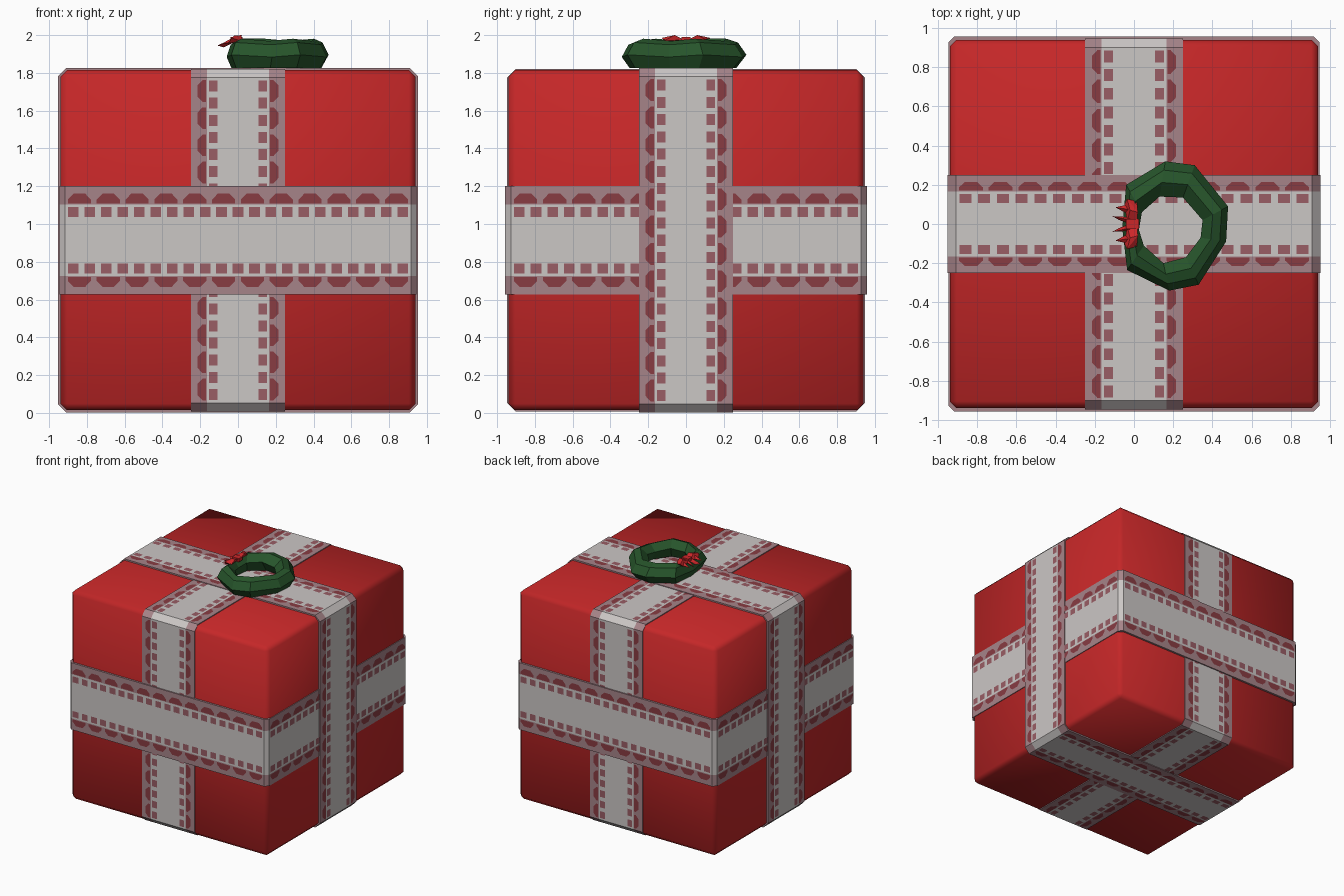
import bpy, bmesh, math
from mathutils import Vector

if "Cube" in bpy.data.objects:
    bpy.data.objects.remove(bpy.data.objects["Cube"])


def mat(name, r, g, b):
    m = bpy.data.materials.new(name)
    m.diffuse_color = (r, g, b, 1)
    m.use_nodes = True
    m.node_tree.nodes["Principled BSDF"].inputs["Base Color"].default_value = m.diffuse_color
    return m


RED = mat("box red", 0.56, 0.02, 0.021)
WHITE = mat("ribbon white", 0.60, 0.57, 0.56)
MAUVE = mat("ribbon mauve", 0.38, 0.23, 0.25)
DARK = mat("scallop dark red", 0.25, 0.045, 0.055)
ROSE = mat("square rose", 0.32, 0.11, 0.13)
GREEN = mat("wreath green", 0.02, 0.09, 0.024)
BOW = mat("bow red", 0.60, 0.02, 0.022)


def finish(name, bm, mats):
    me = bpy.data.meshes.new(name)
    bm.to_mesh(me)
    bm.free()
    for m in mats:
        me.materials.append(m)
    ob = bpy.data.objects.new(name, me)
    bpy.context.collection.objects.link(ob)
    return ob


def add_face(bm, pts, outward, mi):
    f = bm.faces.new([bm.verts.new(p) for p in pts])
    f.normal_update()
    if f.normal.dot(outward) < 0:
        f.normal_flip()
    f.material_index = mi


# Gift box with softened edges, shaded smooth all over
bm = bmesh.new()
bmesh.ops.create_cube(bm, size=1)
for v in bm.verts:
    v.co = (v.co.x * 1.88, v.co.y * 1.88, 0.914 + v.co.z * 1.80)
bmesh.ops.bevel(bm, geom=bm.edges[:], offset=0.035, segments=1, affect='EDGES')
for f in bm.faces:
    f.smooth = True
finish("gift_box", bm, [RED])


# Ribbon band: closed loop in (u, v), width along w, with lace plates
def ribbon(name, to3d, hu, hv, half, chamfer, arches, squares):
    bm = bmesh.new()
    o = to3d(0, 0, 0)

    def direction(u, v, w):
        return to3d(u, v, w) - o

    def loop(a, b):
        c = chamfer
        return [(a, -b + c), (a, b - c), (a - c, b), (-a + c, b),
                (-a, b - c), (-a, -b + c), (-a + c, -b), (a - c, -b)]

    outer, inner = loop(hu, hv), loop(hu - 0.02, hv - 0.02)
    rows = [(-half, -half * 0.66, 1), (-half * 0.66, half * 0.66, 0),
            (half * 0.66, half, 1)]
    for i in range(8):
        p, q = outer[i], outer[(i + 1) % 8]
        a, b = inner[i], inner[(i + 1) % 8]
        n = direction((p[0] + q[0]) / 2, (p[1] + q[1]) / 2, 0)
        for w0, w1, mi in rows:
            add_face(bm, [to3d(*p, w0), to3d(*q, w0), to3d(*q, w1), to3d(*p, w1)], n, mi)
        for w in (-half, half):
            add_face(bm, [to3d(*p, w), to3d(*q, w), to3d(*b, w), to3d(*a, w)],
                     direction(0, 0, w), 1)
    bmesh.ops.remove_doubles(bm, verts=bm.verts[:], dist=1e-5)

    # Scallops and squares as thin plates on each of the four sides
    arch = [(-0.40, 0.68), (0.40, 0.68), (0.40, 0.75), (0.2, 0.86),
            (-0.2, 0.86), (-0.40, 0.75)]
    square = [(-0.32, 0.43), (0.32, 0.43), (0.32, 0.61), (-0.32, 0.61)]
    lift = 0.002
    for k in range(4):
        sgn = 1 if k < 2 else -1
        along_v = k % 2 == 0
        length = 2 * ((hv if along_v else hu) - chamfer)
        for shape, count, mi in ((arch, arches, 2), (square, squares, 3)):
            pitch = length / count
            for j in range(count):
                s = -length / 2 + (j + 0.5) * pitch
                for side in (-1, 1):
                    pts = []
                    for ds, dw in shape:
                        t = s + ds * pitch
                        if along_v:
                            pts.append(to3d(sgn * (hu + lift), t, side * dw * half))
                        else:
                            pts.append(to3d(t, sgn * (hv + lift), side * dw * half))
                    n = direction(sgn, 0, 0) if along_v else direction(0, sgn, 0)
                    add_face(bm, pts, n, mi)
    finish(name, bm, [WHITE, MAUVE, DARK, ROSE])


ZC = 0.914
ribbon("front_back_ribbon", lambda u, v, w: Vector((w, u, v + ZC)),
       0.947, 0.907, 0.25, 0.045, 12, 19)
ribbon("side_ribbon", lambda u, v, w: Vector((u, w, v + ZC)),
       0.953, 0.912, 0.25, 0.045, 12, 19)
ribbon("middle_ribbon", lambda u, v, w: Vector((u, v, w + ZC)),
       0.946, 0.957, 0.287, 0.03, 12, 21)

# Low-poly wreath: outer and inner outline points joined by faceted sections
OUT = [(0.16, 0.32), (0.31, 0.30), (0.48, 0.09), (0.47, -0.09),
       (0.33, -0.31), (0.18, -0.34), (-0.035, -0.235), (-0.06, -0.02), (-0.04, 0.20)]
INN = [(0.13, 0.14), (0.25, 0.135), (0.35, 0.02), (0.34, -0.07),
       (0.265, -0.17), (0.15, -0.20), (0.05, -0.11), (0.025, -0.03), (0.04, 0.06)]
SECTION = [(0.0, 1.89), (0.25, 1.955), (0.6, 1.975), (1.0, 1.92), (0.75, 1.84), (0.3, 1.825)]
bm = bmesh.new()
rings = []
for i, (a, b) in enumerate(zip(OUT, INN)):
    dz = 0.006 * (-1) ** i
    rings.append([bm.verts.new((a[0] + (b[0] - a[0]) * t, a[1] + (b[1] - a[1]) * t,
                                z + (dz if z > 1.85 else 0))) for t, z in SECTION])
for i, r in enumerate(rings):
    s = rings[(i + 1) % len(rings)]
    for j in range(6):
        k = (j + 1) % 6
        bm.faces.new((r[j], r[k], s[k], s[j]))
bmesh.ops.recalc_face_normals(bm, faces=bm.faces[:])
finish("wreath", bm, [GREEN])


# Bow: faceted loops, pointed tails and a knot
def hull(name, pts):
    bm = bmesh.new()
    for p in pts:
        bm.verts.new(p)
    res = bmesh.ops.convex_hull(bm, input=bm.verts[:])
    junk = {e for e in res["geom_interior"] + res["geom_unused"]
            if isinstance(e, bmesh.types.BMVert)}
    bmesh.ops.delete(bm, geom=list(junk), context='VERTS')
    bmesh.ops.recalc_face_normals(bm, faces=bm.faces[:])
    finish(name, bm, [BOW])


for side, s in (("front", -1), ("back", 1)):
    hull(side + "_bow_loop", [(-0.035, 0.01 * s, 1.965), (0.015, 0.01 * s, 1.975),
                              (-0.05, 0.10 * s, 1.955), (0.015, 0.115 * s, 1.97),
                              (-0.035, 0.128 * s, 1.985), (0.02, 0.06 * s, 2.0),
                              (-0.02, 0.07 * s, 1.997)])
    hull(side + "_bow_tail", [(-0.02, 0.0, 1.962), (-0.02, 0.035 * s, 1.966),
                              (-0.02, 0.02 * s, 1.985), (-0.11, 0.04 * s, 1.945),
                              (-0.075, 0.02 * s, 1.935)])
    hull(side + "_bow_point", [(-0.03, 0.05 * s, 1.96), (-0.03, 0.10 * s, 1.965),
                               (-0.03, 0.075 * s, 1.985), (-0.095, 0.085 * s, 1.95)])
hull("bow_knot", [(x, y, z) for x in (-0.04, 0.025) for y in (-0.025, 0.025)
                  for z in (1.96, 1.99)])
